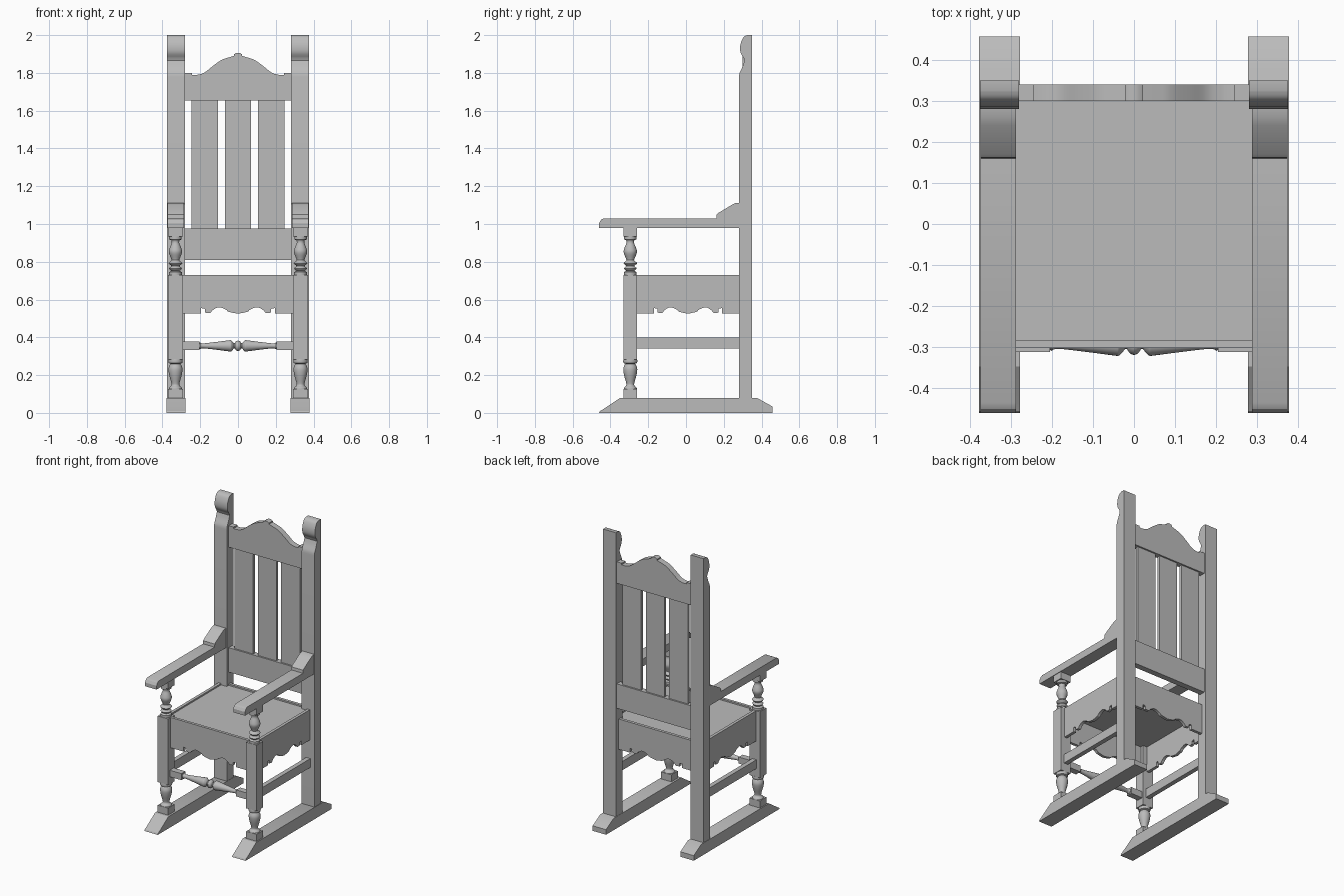
import bpy, bmesh, math
from mathutils import Vector

if "Cube" in bpy.data.objects:
    bpy.data.objects.remove(bpy.data.objects["Cube"])

# One plain grey for the whole chair
grey = bpy.data.materials.new("plain_grey")
grey.use_nodes = True
GREY = (0.5, 0.5, 0.5, 1)
grey.diffuse_color = GREY
grey.node_tree.nodes["Principled BSDF"].inputs["Base Color"].default_value = GREY


def finish(name, bm):
    bmesh.ops.recalc_face_normals(bm, faces=bm.faces)
    mesh = bpy.data.meshes.new(name)
    bm.to_mesh(mesh)
    bm.free()
    mesh.materials.append(grey)
    for p in mesh.polygons:
        p.use_smooth = True
    mesh.set_sharp_from_angle(angle=math.radians(30))
    ob = bpy.data.objects.new(name, mesh)
    bpy.context.collection.objects.link(ob)
    return ob


def box(name, x, y, z):
    """Box from (min, max) ranges."""
    return prism(name, [(x[0], z[0]), (x[1], z[0]), (x[1], z[1]), (x[0], z[1])], 'Y', y)


def prism(name, profile, axis, span):
    """Extrude a profile: (y, z) along X, or (x, z) along Y."""
    bm = bmesh.new()
    def at(a, b, d):
        return (d, a, b) if axis == 'X' else (a, d, b)
    face = bm.faces.new([bm.verts.new(at(a, b, span[0])) for a, b in profile])
    ext = bmesh.ops.extrude_face_region(bm, geom=[face])
    step = Vector(at(0, 0, span[1] - span[0]))
    bmesh.ops.translate(bm, vec=step, verts=[g for g in ext['geom'] if isinstance(g, bmesh.types.BMVert)])
    return finish(name, bm)


def smooth_path(pts, n=5):
    """Catmull-Rom through a few control points."""
    out = []
    for i in range(len(pts) - 1):
        p = [Vector(pts[max(0, min(len(pts) - 1, i + k))]) for k in (-1, 0, 1, 2)]
        for j in range(n):
            t = j / n
            v = 0.5 * (2 * p[1] + (p[2] - p[0]) * t + (2 * p[0] - 5 * p[1] + 4 * p[2] - p[3]) * t * t
                       + (3 * p[1] - p[0] - 3 * p[2] + p[3]) * t ** 3)
            out.append((v.x, v.y))
    return out + [tuple(pts[-1])]


def turned(name, profile, centre, axis='Z', n=24):
    """Lathe of (radius, distance) points around Z or X."""
    bm = bmesh.new()
    rings = []
    for r, d in profile:
        ring = []
        for k in range(n):
            a = math.tau * k / n
            u, v = r * math.cos(a), r * math.sin(a)
            co = (u, v, d) if axis == 'Z' else (d, u, v)
            ring.append(bm.verts.new(Vector(co) + Vector(centre)))
        rings.append(ring)
    for a, b in zip(rings, rings[1:]):
        for k in range(n):
            bm.faces.new((a[k], a[(k + 1) % n], b[(k + 1) % n], b[k]))
    bm.faces.new(rings[0])
    bm.faces.new(rings[-1])
    return finish(name, bm)


def apron(name, axis, centre, half, reach, span):
    """Board with a scalloped lower edge."""
    low = 0.525
    wave = smooth_path([(0, 0), (.25, .010), (.33, .022), (.52, .034), (.68, .020), (.76, .004), (.9, .006)], 4)
    wave += [(.9, .026), (1, .030), (1, 0)]
    right = [(centre + a * reach, low + b) for a, b in wave]
    left = [(2 * centre - a, b) for a, b in reversed(right[1:])]
    lo, hi = centre - half, centre + half
    return prism(name, [(lo, .73), (lo, low)] + left + right + [(hi, low), (hi, .73)], axis, span)


# Shared profiles
rocker = [(-.46, 0), (.457, 0), (.457, .034), (.375, .08), (-.347, .08), (-.437, .02), (-.455, .01)]
arm = [(-.46, .98), (.285, .98), (.285, 1.113), (.26, 1.11), (.24, 1.10), (.17, 1.058), (.162, 1.05),
       (.16, 1.03), (-.435, 1.03), (-.45, 1.022), (-.46, 1.005)]
back_post = [(.35, .075), (.35, 2.0)] + smooth_path(
    [(.325, 2.0), (.304, 1.988), (.288, 1.95), (.288, 1.91), (.305, 1.88)], 4) + smooth_path(
    [(.310, 1.865), (.300, 1.835), (.284, 1.80), (.28, 1.78)], 4) + [(.28, .075)]
lower_turning = smooth_path([(.033, .12), (.034, .132), (.022, .145), (.022, .16), (.033, .20), (.037, .232),
                             (.031, .252), (.025, .26)], 4) + [(.036, .264), (.038, .274), (.036, .285)]
upper_turning = [(.034, .725), (.034, .745)] + smooth_path(
    [(.022, .752), (.034, .765), (.022, .778), (.036, .792), (.022, .806), (.022, .815),
     (.035, .85), (.030, .875), (.020, .90), (.022, .915)], 4) + [(.033, .918), (.033, .937)]

# Left and right frames
for side, s in (("left", 1), ("right", -1)):
    def across(a, b):
        return tuple(sorted((s * a, s * b)))
    prism(side + "_foot", rocker, 'X', across(.278, .378))
    prism(side + "_arm", arm, 'X', across(.287, .374))
    prism(side + "_back_post", back_post, 'X', across(.28, .375))
    # Front post: square blocks with turned sections between
    for part, z in (("foot_block", (.075, .127)), ("block", (.283, .73)), ("arm_block", (.933, .982))):
        box(f"{side}_front_post_{part}", across(.292, .37), (-.33, -.26), z)
    turned(side + "_front_post_lower_turning", lower_turning, (s * .331, -.295, 0))
    turned(side + "_front_post_upper_turning", upper_turning, (s * .331, -.295, 0))
    # Side boards between the posts
    apron(side + "_apron", 'X', .01, .275, .18, across(.322, .342))
    box(side + "_stretcher", across(.314, .345), (-.265, .285), (.34, .40))
    box(side + "_front_stretcher_block", across(.205, .295), (-.312, -.27), (.333, .377))

# Seat with front and back aprons
apron("front_apron", 'Y', 0, .295, .195, (-.302, -.283))
apron("back_apron", 'Y', 0, .29, .195, (.30, .32))
box("seat", (-.325, .325), (-.285, .302), (.70, .72))

# Turned front stretcher
half = [(.013, .21)] + smooth_path([(.018, .20), (.013, .185), (.020, .12), (.029, .05), (.029, .036), (.014, .022)], 4) \
    + smooth_path([(.014, .017), (.024, .010), (.028, 0)], 3)
spindle = half + [(r, -d) for r, d in reversed(half[:-1])]
turned("front_stretcher_turning", spindle, (0, -.291, .355), 'X')

# Back rails and splats
box("lower_back_rail", (-.285, .285), (.30, .34), (.81, .975))
edge = [(.285, 1.80), (.243, 1.80), (.243, 1.79)] + smooth_path(
    [(.22, 1.789), (.18, 1.80), (.135, 1.835), (.09, 1.867), (.055, 1.880), (.022, 1.890)], 4) \
    + [(.022, 1.898), (.012, 1.904), (0, 1.906)]
prism("crest_rail", [(-.285, 1.655), (.285, 1.655)] + edge + [(-a, b) for a, b in reversed(edge[:-1])],
      'Y', (.30, .34))
for name, x in (("left", (.105, .245)), ("centre", (-.07, .07)), ("right", (-.245, -.105))):
    box(name + "_back_splat", x, (.311, .329), (.97, 1.66))
